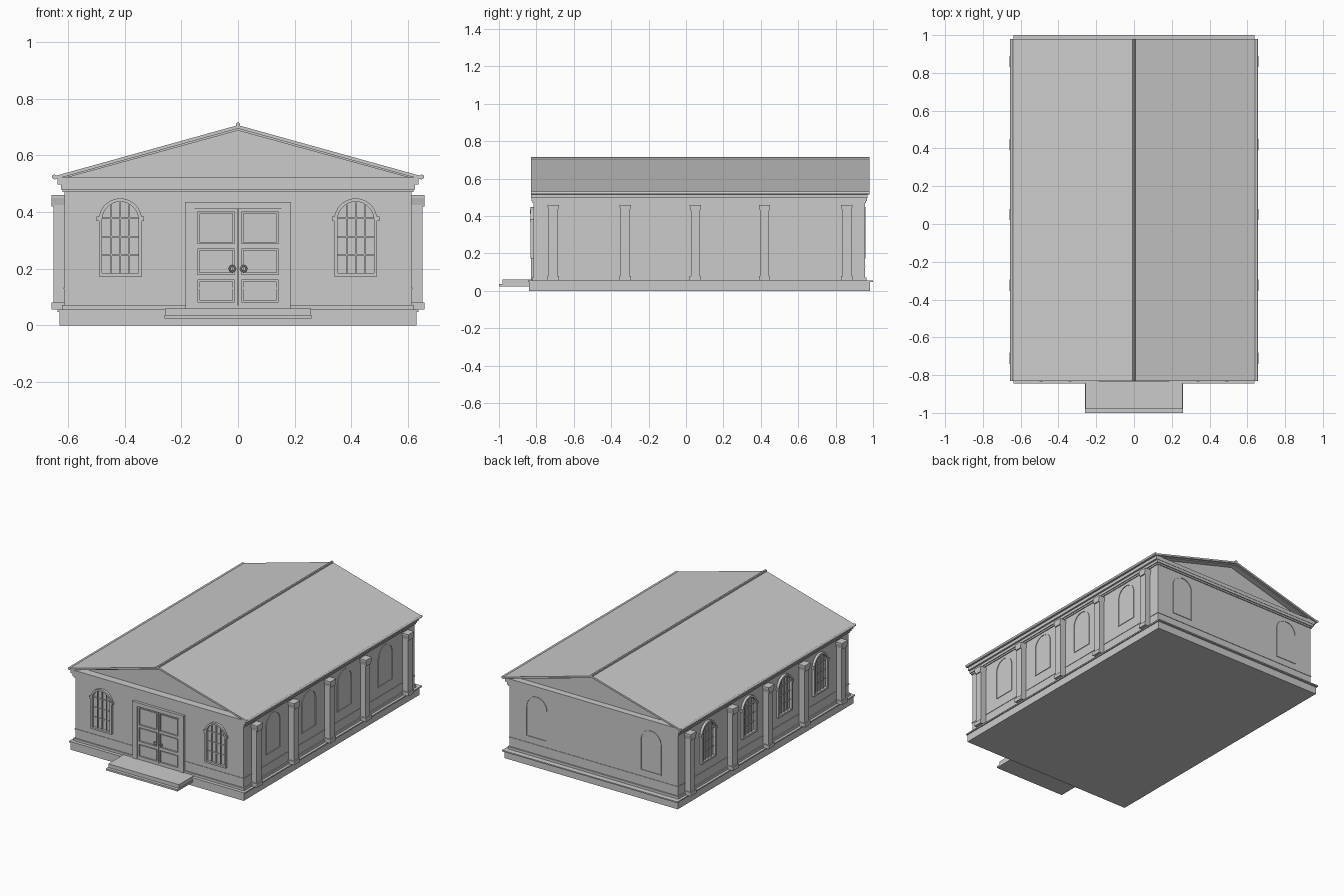
import bpy, bmesh, math
from mathutils import Matrix

if "Cube" in bpy.data.objects:
    bpy.data.objects.remove(bpy.data.objects["Cube"])

stone = bpy.data.materials.new("light grey")
stone.diffuse_color = (0.6, 0.6, 0.6, 1)
stone.use_nodes = True
stone.node_tree.nodes["Principled BSDF"].inputs["Base Color"].default_value = stone.diffuse_color

# Each wall: rotation about z and distance of its outer face from the origin
WALLS = {"front": (0, 0.815), "right": (90, 0.612), "back": (180, 0.957), "left": (-90, 0.612)}


def finish(name, bm, side=None):
    """Turn a bmesh into an object; wall parts are built as (u, -depth, z) and set on their wall."""
    if side:
        angle, dist = WALLS[side]
        bm.transform(Matrix.Rotation(math.radians(angle), 4, 'Z') @ Matrix.Translation((0, -dist, 0)))
    bmesh.ops.recalc_face_normals(bm, faces=bm.faces)
    me = bpy.data.meshes.new(name)
    bm.to_mesh(me)
    bm.free()
    me.materials.append(stone)
    ob = bpy.data.objects.new(name, me)
    bpy.context.collection.objects.link(ob)
    return ob


def add_box(bm, x0, x1, y0, y1, z0, z1):
    m = Matrix.Translation(((x0 + x1) / 2, (y0 + y1) / 2, (z0 + z1) / 2)) @ \
        Matrix.Diagonal((x1 - x0, y1 - y0, z1 - z0, 1))
    bmesh.ops.create_cube(bm, size=1, matrix=m)


def boxes(name, items, side=None):
    bm = bmesh.new()
    for b in items:
        add_box(bm, *b)
    return finish(name, bm, side)


def add_prism(bm, pts, y0, y1):
    """Extrude an outline in the x-z plane from y0 to y1."""
    f = bm.faces.new([bm.verts.new((x, y0, z)) for x, z in pts])
    r = bmesh.ops.extrude_face_region(bm, geom=[f])
    bmesh.ops.translate(bm, vec=(0, y1 - y0, 0),
                        verts=[v for v in r["geom"] if isinstance(v, bmesh.types.BMVert)])


def arch(u, z0, z1, r, n=14):
    """Outline of a round-headed opening."""
    pts = [(u - r, z0), (u + r, z0)]
    return pts + [(u + r * math.cos(math.pi * i / n), z1 - r + r * math.sin(math.pi * i / n))
                  for i in range(n + 1)]


def add_arch_ring(bm, outer, inner, depth):
    """Raised frame between two matching arch outlines."""
    n = len(outer)
    rows = [[bm.verts.new((x, y, z)) for x, z in o]
            for o, y in ((outer, 0.002), (outer, -depth), (inner, -depth), (inner, 0.002))]
    for a, b in zip(rows, rows[1:]):
        for i in range(n):
            j = (i + 1) % n
            bm.faces.new((a[i], a[j], b[j], b[i]))


def window(side, u, z0, z1, r, glazed):
    bm = bmesh.new()
    if glazed:
        add_arch_ring(bm, arch(u, z0, z1, r), arch(u, z0 + 0.012, z1 - 0.012, r - 0.012), 0.016)
        ri, t = r - 0.012, 0.0025
        spring = z1 - r
        for k in (-1, 0, 1):                      # upright bars
            x = u + k * ri / 2
            top = spring + math.sqrt(ri * ri - (k * ri / 2) ** 2) - 0.012 + 0.01
            add_box(bm, x - t, x + t, -0.007, 0.001, z0 + 0.01, top)
        for k in (1, 2, 3):                       # cross bars
            z = z0 + 0.012 + k * (spring - z0) / 3.1
            add_box(bm, u - ri, u + ri, -0.006, 0.001, z - t, z + t)
        for s in (-1, 1):                         # impost blocks
            add_box(bm, u + s * r - 0.008, u + s * r + 0.008, -0.018, 0.001, spring - 0.004, spring + 0.012)
    else:
        add_arch_ring(bm, arch(u, z0, z1, r), arch(u, z0 + 0.006, z1 - 0.006, r - 0.006), 0.004)
    finish(side + "_window", bm, side)


def band(name, z0, z1, out):
    """Horizontal moulding around all four walls."""
    boxes(name, [(-0.612 - out, 0.612 + out, -0.815 - out, 0.957 + out, z0, z1)])


# Base and walls
boxes("plinth", [(-0.63, 0.63, -0.84, 0.985, 0, 0.05)])
boxes("plinth_lip", [(-0.637, 0.637, -0.845, 1.0, 0.048, 0.056)])
boxes("walls", [(-0.612, 0.612, -0.815, 0.957, 0.05, 0.51)])
band("base_moulding", 0.055, 0.072, 0.008)
band("string_course", 0.128, 0.134, 0.003)

# Stepped cornice
for i, (z0, z1, out) in enumerate([(0.47, 0.48, 0.006), (0.48, 0.497, 0.012), (0.497, 0.522, 0.024)]):
    y = min(out, 0.014)
    boxes("cornice", [(-0.612 - out, 0.612 + out, -0.815 - y, 0.957 + y, z0, z1)])

# Gable infill, set back below the roof ends
bm = bmesh.new()
add_prism(bm, [(-0.63, 0.515), (0.63, 0.515), (0, 0.69)], -0.778, 0.928)
finish("gable_infill", bm)

# Roof slabs, raking mouldings, ridge cap and gutters
bm = bmesh.new()
for s in (-1, 1):
    add_prism(bm, [(0, 0.706), (s * 0.648, 0.526), (s * 0.648, 0.514), (0, 0.694)], -0.83, 0.98)
finish("roof", bm)
bm = bmesh.new()
for s in (-1, 1):
    for y0, y1 in ((-0.818, -0.77), (0.92, 0.967)):
        add_prism(bm, [(0, 0.697), (s * 0.63, 0.522), (s * 0.60, 0.522), (0, 0.687)], y0, y1)
finish("raking_moulding", bm)
bm = bmesh.new()
add_prism(bm, [(-0.008, 0.70), (0.008, 0.70), (0.006, 0.713), (0, 0.716), (-0.006, 0.713)], -0.83, 0.98)
finish("ridge_cap", bm)
bm = bmesh.new()
for s in (-1, 1):
    m = Matrix.Translation((s * 0.648, 0.075, 0.524)) @ Matrix.Rotation(math.pi / 2, 4, 'X')
    bmesh.ops.create_cone(bm, cap_ends=True, segments=12, radius1=0.008, radius2=0.008, depth=1.81, matrix=m)
finish("gutters", bm)

# Pilasters with a base block and flared capital on both long walls
for s, side in ((1, "right"), (-1, "left")):
    bm = bmesh.new()
    for y in (-0.71, -0.325, 0.05, 0.42, 0.86):
        u = y * s
        add_box(bm, u - 0.024, u + 0.024, -0.038, 0.002, 0.056, 0.452)
        add_box(bm, u - 0.03, u + 0.03, -0.046, 0.002, 0.056, 0.08)
        add_prism(bm, [(u - 0.023, 0.42), (u + 0.023, 0.42), (u + 0.03, 0.45), (u + 0.03, 0.46),
                       (u - 0.03, 0.46), (u - 0.03, 0.45)], -0.045, 0.002)
    finish(side + "_pilasters", bm, side)
    for y in (-0.51, -0.14, 0.23, 0.655):
        window(side, y * s, 0.195, 0.455, 0.074, side == "left")

# End wall windows
for u in (-0.415, 0.415):
    window("front", u, 0.172, 0.448, 0.076, True)
    window("back", u, 0.172, 0.448, 0.076, False)

# Doorway surround
boxes("door_frame", [(-0.185, -0.153, -0.014, 0.002, 0.056, 0.412),
                     (0.153, 0.185, -0.014, 0.002, 0.056, 0.412),
                     (-0.187, 0.187, -0.018, 0.002, 0.41, 0.435)], "front")

# Double doors: stiles and rails around three panels each, with ring handles
for s in (-1, 1):
    parts = []
    for x0, x1 in ((0.002, 0.012), (0.142, 0.153)):
        parts.append((min(s * x0, s * x1), max(s * x0, s * x1), -0.01, 0.002, 0.06, 0.41))
    xa, xb = sorted((s * 0.012, s * 0.142))
    for z0, z1 in ((0.06, 0.082), (0.16, 0.18), (0.27, 0.288), (0.4, 0.41)):
        parts.append((xa, xb, -0.01, 0.002, z0, z1))
    for z0, z1 in ((0.087, 0.155), (0.185, 0.265), (0.293, 0.395)):
        parts.append((xa + 0.006, xb - 0.006, -0.006, 0.002, z0, z1))
    boxes("door_leaf", parts, "front")
    bpy.ops.mesh.primitive_torus_add(location=(s * 0.02, -0.829, 0.2), rotation=(math.pi / 2, 0, 0),
                                     major_radius=0.01, minor_radius=0.003,
                                     major_segments=16, minor_segments=6)
    ring = bpy.context.object
    ring.name = "door_ring"
    ring.data.materials.append(stone)
    bpy.ops.object.shade_smooth_by_angle()

# Raised entrance slab with a lower front tread
boxes("entrance_step", [(-0.257, 0.257, -0.98, -0.815, 0.03, 0.06)])
boxes("front_tread", [(-0.26, 0.26, -1.0, -0.84, 0.024, 0.036)])
